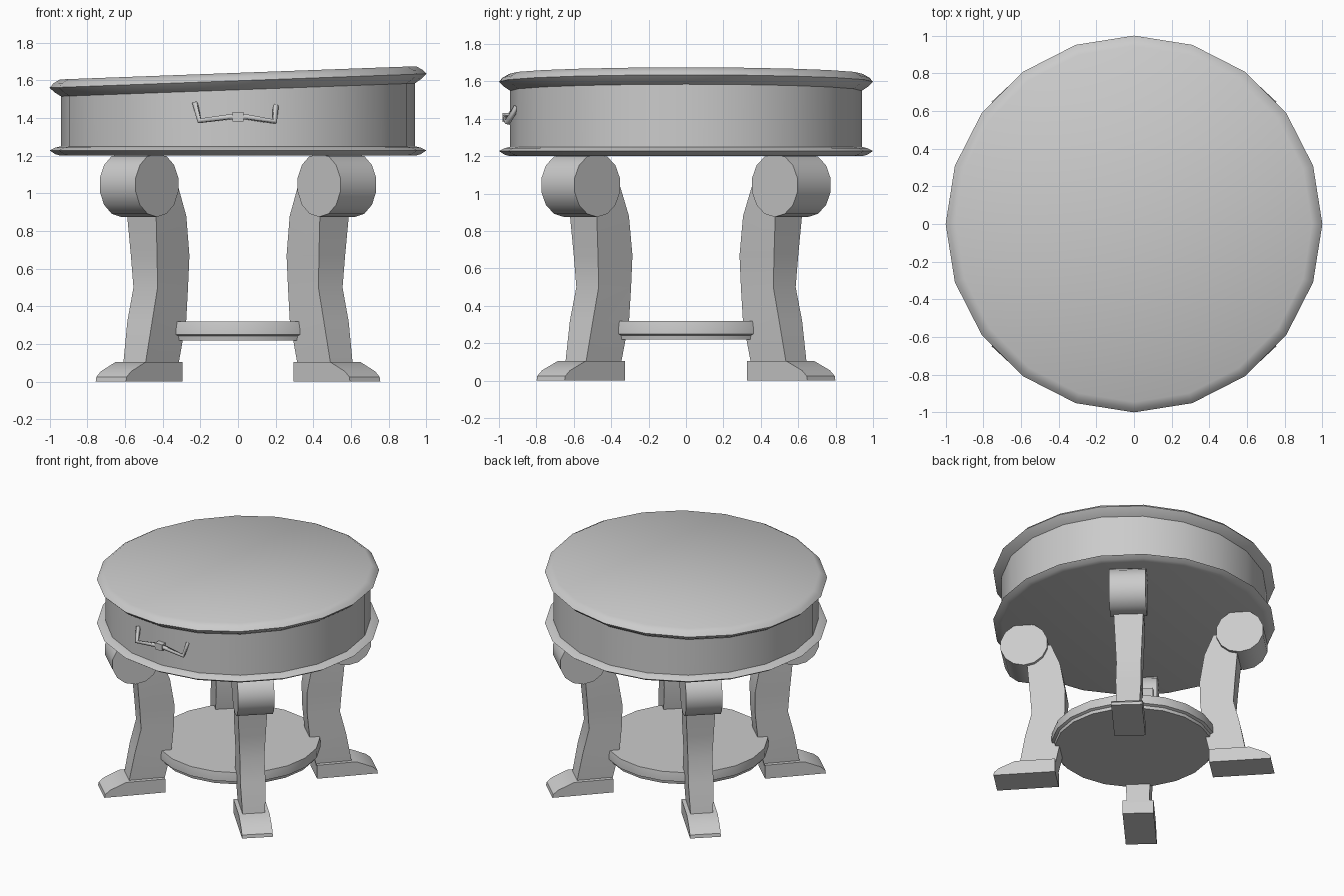
import bpy, bmesh, math
from mathutils import Matrix

if "Cube" in bpy.data.objects:
    bpy.data.objects.remove(bpy.data.objects["Cube"])

SIDES = 20


def finish(name, bm, matrix=None, angle=35):
    """Turn a bmesh into a named object, smooth except at sharp edges."""
    if matrix:
        bmesh.ops.transform(bm, matrix=matrix, verts=bm.verts)
    bmesh.ops.recalc_face_normals(bm, faces=bm.faces)
    mesh = bpy.data.meshes.new(name)
    bm.to_mesh(mesh)
    bm.free()
    mesh.shade_smooth()
    mesh.set_sharp_from_angle(angle=math.radians(angle))
    obj = bpy.data.objects.new(name, mesh)
    bpy.context.collection.objects.link(obj)
    return obj


def loft(rings):
    """Join closed rings of points and cap both ends."""
    bm = bmesh.new()
    loops = [[bm.verts.new(p) for p in ring] for ring in rings]
    for a, b in zip(loops, loops[1:]):
        n = len(a)
        for i in range(n):
            bm.faces.new((a[i], a[(i + 1) % n], b[(i + 1) % n], b[i]))
    bm.faces.new(loops[0])
    bm.faces.new(loops[-1])
    return bm


def disc(profile):
    """Revolve (radius, z) points into a capped solid."""
    step = math.tau / SIDES
    return loft([[(r * math.cos(i * step), r * math.sin(i * step), z)
                  for i in range(SIDES)] for r, z in profile])


def prism(profile, width):
    """Extrude (x, z) points sideways along y."""
    return loft([[(x, s * width / 2, z) for x, z in profile] for s in (-1, 1)])


# Drum with mouldings; its upper part is cut on a slope
drum = disc([(0.94, 1.2), (0.97, 1.208), (1.0, 1.228), (0.97, 1.243), (0.94, 1.25),
             (0.94, 1.55), (0.975, 1.573), (1.0, 1.598), (0.98, 1.62), (0.945, 1.64)])
for v in drum.verts:
    if v.co.z > 1.4:
        v.co.z += 0.037 * v.co.x
finish("drum", drum)

# Lower shelf with a stepped edge
finish("shelf", disc([(0.56, 0.22), (0.565, 0.242), (0.585, 0.25), (0.585, 0.285),
                      (0.58, 0.32)]))

# Leg shapes, drawn pointing along +x: (z, inner radius, outer radius, width)
STEM = [(0.09, 0.55, 0.808, 0.16), (0.32, 0.5, 0.765, 0.18), (0.5, 0.483, 0.72, 0.175),
        (0.67, 0.48, 0.732, 0.19), (0.88, 0.515, 0.75, 0.21), (1.04, 0.58, 0.77, 0.21)]
FOOT = [(0.55, 0), (0.99, 0), (0.985, 0.025), (0.95, 0.055), (0.835, 0.105), (0.55, 0.105)]
SCROLL = [(0.77 + 0.17 * math.cos(math.tau * (i + 0.5) / 14),
           1.045 + 0.17 * math.sin(math.tau * (i + 0.5) / 14)) for i in range(14)]
SCROLL = [(x, min(z, 1.205)) for x, z in SCROLL]

# Four legs on the diagonals
for label, deg in (("front_left", -133), ("front_right", -47),
                   ("back_right", 47), ("back_left", 133)):
    turn = Matrix.Rotation(math.radians(deg), 4, 'Z')
    stem = loft([[(a, -w / 2, z), (b, -w / 2, z), (b, w / 2, z), (a, w / 2, z)]
                 for z, a, b, w in STEM])
    finish(label + "_leg_stem", stem, turn)
    finish(label + "_leg_foot", prism(FOOT, 0.22), turn)
    finish(label + "_leg_scroll", prism(SCROLL, 0.26), turn)

# Drop handle on the front
curve = bpy.data.curves.new("handle", 'CURVE')
curve.dimensions = '3D'
curve.bevel_depth = 0.017
curve.bevel_resolution = 0
curve.use_fill_caps = True
path = [(-0.228, -0.905, 1.48), (-0.205, -0.955, 1.385), (-0.04, -0.965, 1.407),
        (0.04, -0.965, 1.407), (0.195, -0.955, 1.38), (0.2, -0.905, 1.465)]
spline = curve.splines.new('POLY')
spline.points.add(len(path) - 1)
for point, co in zip(spline.points, path):
    point.co = (*co, 1)
bpy.context.collection.objects.link(bpy.data.objects.new("handle", curve))

# Small block in the middle of the handle
block = bmesh.new()
bmesh.ops.create_cube(block, size=1)
finish("handle_block", block,
       Matrix.Translation((0, -0.955, 1.407)) @ Matrix.Diagonal((0.06, 0.05, 0.05, 1)))
